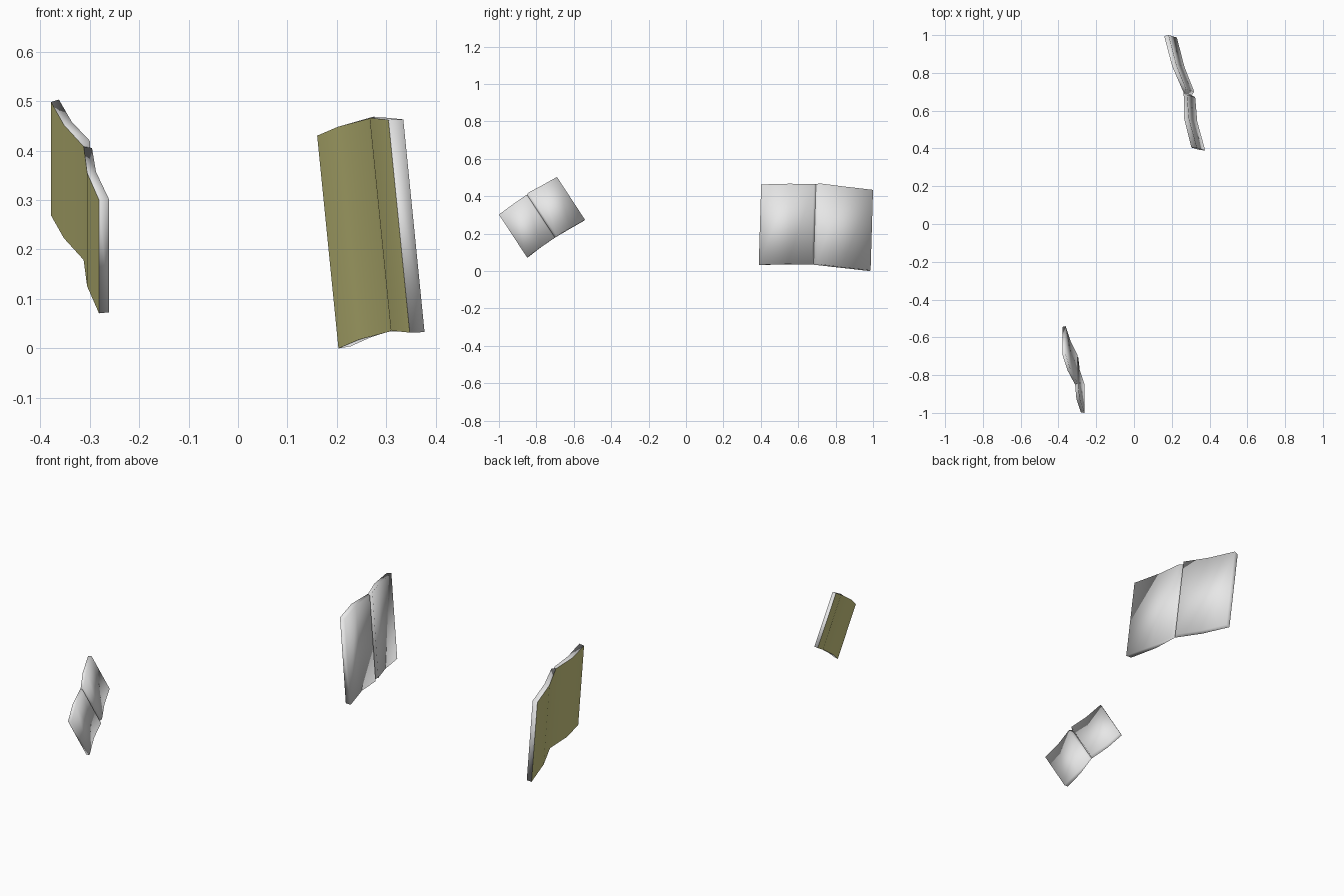
import bpy, bmesh
from mathutils import Vector

if "Cube" in bpy.data.objects:
    bpy.data.objects.remove(bpy.data.objects["Cube"])


def material(name, rgb):
    m = bpy.data.materials.new(name)
    m.diffuse_color = (*rgb, 1)
    m.use_nodes = True
    m.node_tree.nodes["Principled BSDF"].inputs["Base Color"].default_value = m.diffuse_color
    return m


PAPER = material("paper white", (0.8, 0.8, 0.8))
COVER = material("olive cover", (0.61, 0.585, 0.22))


def finish(bm, name, mat):
    for f in bm.faces:
        f.smooth = True
    me = bpy.data.meshes.new(name)
    bm.to_mesh(me)
    bm.free()
    me.materials.append(mat)
    ob = bpy.data.objects.new(name, me)
    bpy.context.collection.objects.link(ob)


def pages(name, back, front, axis):
    # swept page block, softly shaded, open where the cover lies
    bm = bmesh.new()
    n = len(back)
    rows = [[bm.verts.new(Vector(p) + o) for p in pts]
            for pts in (back, front) for o in (Vector(), axis)]
    bt, bb, ft, fb = rows
    rear = []
    for i in range(n - 1):
        j = i + 1
        bm.faces.new((ft[i], ft[j], fb[j], fb[i]))
        bm.faces.new((bt[i], bt[j], ft[j], ft[i]))
        bm.faces.new((bb[i], bb[j], fb[j], fb[i]))
        rear.append(bm.faces.new((bt[i], bt[j], bb[j], bb[i])))
    for i in (0, n - 1):
        bm.faces.new((bt[i], ft[i], fb[i], bb[i]))
    bmesh.ops.recalc_face_normals(bm, faces=bm.faces)
    bmesh.ops.delete(bm, geom=rear, context='FACES_ONLY')
    finish(bm, name, PAPER)


def cover(name, back, axis):
    # folded cover sheet, facing -x
    bm = bmesh.new()
    top = [bm.verts.new(p) for p in back]
    low = [bm.verts.new(Vector(p) + axis) for p in back]
    for i in range(len(back) - 1):
        f = bm.faces.new((top[i], top[i + 1], low[i + 1], low[i]))
        f.normal_update()
        if f.normal.x > 0:
            f.normal_flip()
    finish(bm, name, COVER)


def book(name, back, front_far, front_near, axis):
    axis = Vector(axis)
    pages(name + "_far_pages", back[:3], front_far, axis)
    pages(name + "_near_pages", back[2:], front_near, axis)
    cover(name + "_cover", back, axis)


# small open book
book("small_book",
     [(-.378, -.695, .498), (-.352, -.775, .452), (-.312, -.85, .408),
      (-.305, -.927, .355), (-.281, -.998, .30)],
     [(-.362, -.690, .503), (-.336, -.770, .458), (-.299, -.843, .419)],
     [(-.295, -.856, .405), (-.287, -.925, .357), (-.261, -1.0, .302)],
     (0, .15, -.229))

# large open book
book("large_book",
     [(.16, .995, .43), (.202, .835, .448), (.263, .695, .464),
      (.266, .555, .466), (.304, .405, .462)],
     [(.184, 1.0, .434), (.224, .845, .452), (.276, .713, .469)],
     [(.281, .684, .464), (.292, .555, .467), (.334, .402, .463)],
     (.043, -.013, -.43))
